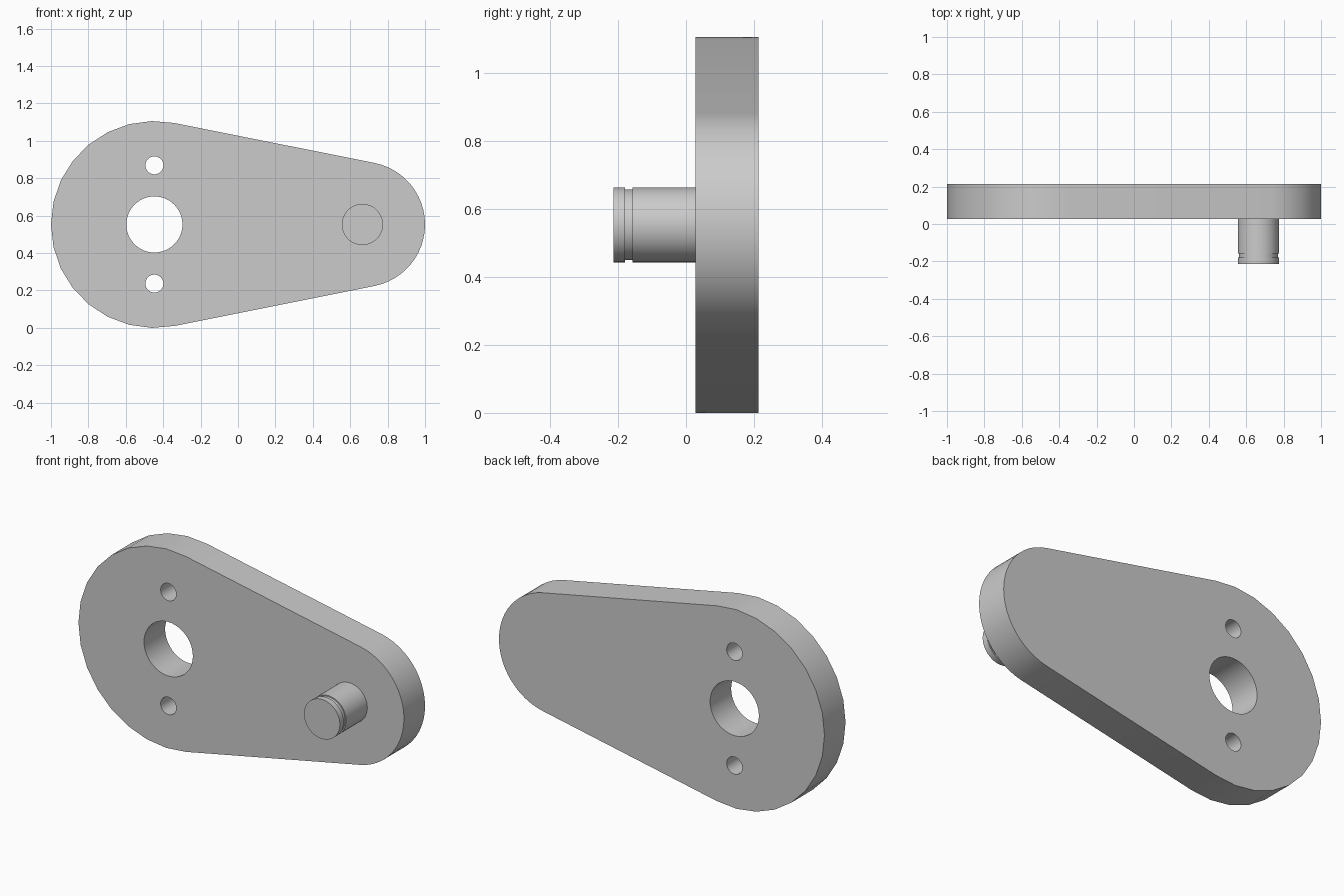
import bpy, bmesh
from math import sin, cos, pi, asin, radians

if "Cube" in bpy.data.objects:
    bpy.data.objects.remove(bpy.data.objects["Cube"])

CZ = 0.553                       # height of the centre line
BIG_X, BIG_R = -0.447, 0.553     # hub end
SMALL_X, SMALL_R = 0.665, 0.335  # pin end
FRONT, BACK = 0.028, 0.213       # plate faces along y


def arc(cx, cz, r, a0, a1, n):
    """n + 1 points from angle a0 to a1 in the xz plane."""
    return [(cx + r * cos(a0 + (a1 - a0) * i / n),
             cz + r * sin(a0 + (a1 - a0) * i / n)) for i in range(n + 1)]


def circle(cx, cz, r, n):
    return arc(cx, cz, r, 0, 2 * pi, n)[:-1]


def finish(name, bm):
    bmesh.ops.recalc_face_normals(bm, faces=bm.faces)
    mesh = bpy.data.meshes.new(name)
    bm.to_mesh(mesh)
    bm.free()
    obj = bpy.data.objects.new(name, mesh)
    bpy.context.collection.objects.link(obj)
    bpy.ops.object.select_all(action='DESELECT')
    obj.select_set(True)
    bpy.context.view_layer.objects.active = obj
    bpy.ops.object.shade_smooth_by_angle(angle=radians(30))
    return obj


# Plate: two arcs joined by tangent lines, with three through holes
t = pi / 2 - asin((BIG_R - SMALL_R) / (SMALL_X - BIG_X))
outline = (arc(BIG_X, CZ, BIG_R, t, 2 * pi - t, 16)
           + arc(SMALL_X, CZ, SMALL_R, -t, t, 24))
loops = [outline, circle(BIG_X, CZ, 0.15, 48)]
for side in (-1, 1):
    loops.append(circle(BIG_X, CZ + side * 0.316, 0.048, 32))

bm = bmesh.new()
for pts in loops:
    vs = [bm.verts.new((x, FRONT, z)) for x, z in pts]
    for a, b in zip(vs, vs[1:] + vs[:1]):
        bm.edges.new((a, b))
bmesh.ops.triangle_fill(bm, edges=bm.edges[:], use_beauty=True, normal=(0, -1, 0))
front = bm.faces[:]
ext = bmesh.ops.extrude_face_region(bm, geom=front, use_keep_orig=True)
moved = [g for g in ext['geom'] if isinstance(g, bmesh.types.BMVert)]
bmesh.ops.translate(bm, verts=moved, vec=(0, BACK - FRONT, 0))
finish("crank_plate", bm)

# Crank pin: turned profile (radius, y) with a retaining groove near its tip
profile = [(0.11, 0.04), (0.11, -0.158), (0.104, -0.158),
           (0.104, -0.180), (0.11, -0.180), (0.11, -0.213)]
bm = bmesh.new()
rings = [[bm.verts.new((x, y, z)) for x, z in circle(SMALL_X, CZ, r, 48)]
         for r, y in profile]
for lo, hi in zip(rings, rings[1:]):
    for i in range(48):
        j = (i + 1) % 48
        bm.faces.new((lo[i], lo[j], hi[j], hi[i]))
bm.faces.new(rings[0])
bm.faces.new(rings[-1])
finish("crank_pin", bm)
